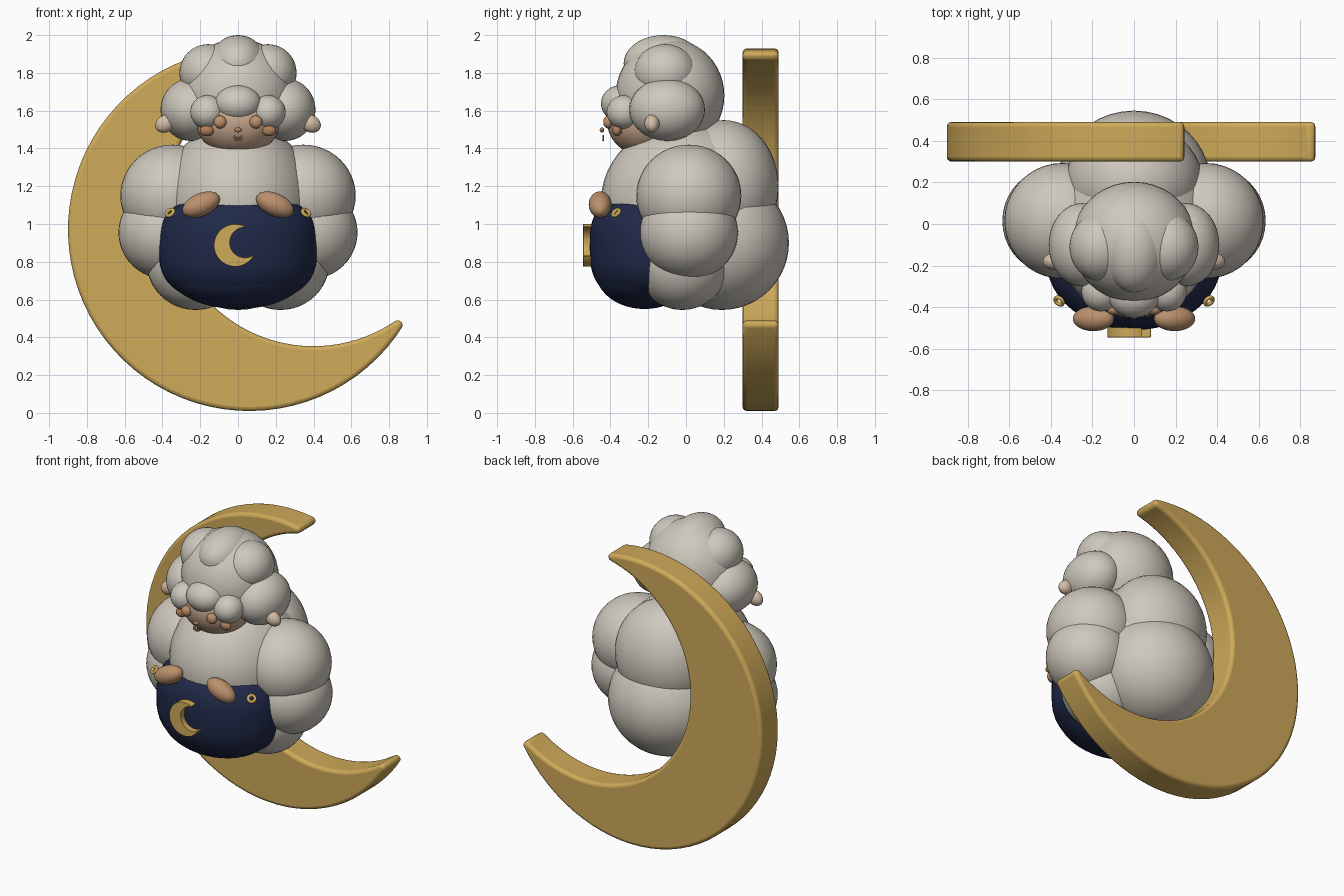
import bpy, bmesh, math
from mathutils import Matrix, Vector

if "Cube" in bpy.data.objects:
    bpy.data.objects.remove(bpy.data.objects["Cube"])


def material(name, rgb):
    m = bpy.data.materials.new(name)
    m.use_nodes = True
    col = (*rgb, 1)
    m.diffuse_color = col
    m.node_tree.nodes["Principled BSDF"].inputs["Base Color"].default_value = col
    return m


WOOL = material("cream wool", (0.62, 0.58, 0.51))
GOLD = material("moon gold", (0.62, 0.40, 0.10))
NAVY = material("navy cloth", (0.014, 0.022, 0.065))
SKIN = material("face tan", (0.60, 0.41, 0.28))
PAW = material("paw brown", (0.50, 0.28, 0.15))
EAR = material("ear cream", (0.66, 0.51, 0.38))
BLUSH = material("cheek brown", (0.43, 0.21, 0.10))


def finish(name, bm, mat):
    me = bpy.data.meshes.new(name)
    bmesh.ops.recalc_face_normals(bm, faces=bm.faces)
    bm.to_mesh(me)
    bm.free()
    me.materials.append(mat)
    ob = bpy.data.objects.new(name, me)
    bpy.context.collection.objects.link(ob)
    return ob


def ball(name, loc, radii, mat, power=1.0, tilt=0.0, segs=40):
    """Ellipsoid; power below 1 makes it boxier, tilt turns it about y."""
    bm = bmesh.new()
    bmesh.ops.create_uvsphere(bm, u_segments=segs, v_segments=segs * 3 // 5, radius=1)
    for v in bm.verts:
        flat = math.hypot(v.co.x, v.co.y)
        if power != 1 and flat > 1e-5:
            k = flat ** power / flat
            v.co = Vector((v.co.x * k, v.co.y * k, math.copysign(abs(v.co.z) ** power, v.co.z)))
    m = Matrix.Translation(loc) @ Matrix.Rotation(tilt, 4, 'Y') @ Matrix.Diagonal((*radii, 1))
    bm.transform(m)
    for f in bm.faces:
        f.smooth = True
    return finish(name, bm, mat)


def pair(name, loc, radii, mat, tilt=0.0, segs=40):
    for side, s in (("left", 1), ("right", -1)):
        ball(side + "_" + name, (s * loc[0], loc[1], loc[2]), radii, mat, tilt=s * tilt, segs=segs)


def crescent(name, c0, r0, c1, r1, trim, y0, y1, bevel, steps):
    """Disc c0 minus disc c1 in the xz plane, tips cut short by trim."""
    dx, dz = c1[0] - c0[0], c1[1] - c0[1]
    d, theta = math.hypot(dx, dz), math.atan2(dz, dx)
    a = (r0 * r0 - r1 * r1 + d * d) / (2 * d)
    pts = []
    for c, r, half, order in ((c0, r0, math.acos(a / r0), 1), (c1, r1, math.acos((a - d) / r1), -1)):
        lo = theta + half + trim / r
        hi = theta + 2 * math.pi - half - trim / r
        arc = [lo + (hi - lo) * i / steps for i in range(steps + 1)][::order]
        pts += [(c[0] + r * math.cos(t), y0, c[1] + r * math.sin(t)) for t in arc]
    bm = bmesh.new()
    face = bm.faces.new([bm.verts.new(p) for p in pts])
    ext = bmesh.ops.extrude_face_region(bm, geom=[face])
    moved = [g for g in ext["geom"] if isinstance(g, bmesh.types.BMVert)]
    bmesh.ops.translate(bm, verts=moved, vec=(0, y1 - y0, 0))
    ob = finish(name, bm, GOLD)
    mod = ob.modifiers.new("rounded edges", 'BEVEL')
    mod.width, mod.segments, mod.limit_method = bevel, 3, 'ANGLE'
    mod.angle_limit = math.radians(40)
    bpy.ops.object.select_all(action='DESELECT')
    ob.select_set(True)
    bpy.context.view_layer.objects.active = ob
    bpy.ops.object.shade_smooth_by_angle(angle=math.radians(35))


# Big moon behind the sheep
crescent("moon", (0.06, 0.97), 0.96, (0.40, 1.12), 0.767, 0.11, 0.30, 0.49, 0.022, 56)

# Woolly body
ball("chest", (0, 0, 1.12), (0.40, 0.45, 0.42), WOOL)
ball("upper_back", (0, 0.2, 1.2), (0.33, 0.29, 0.35), WOOL)
ball("rump", (0, 0.19, 0.9), (0.37, 0.355, 0.355), WOOL)
pair("shoulder_wool", (0.345, 0.015, 1.15), (0.278, 0.278, 0.27), WOOL)
pair("hip_wool", (0.373, 0.015, 0.955), (0.26, 0.26, 0.25), WOOL)
pair("leg_wool", (0.225, -0.02, 0.8), (0.26, 0.25, 0.255), WOOL)

# Woolly head
ball("head_wool", (0, -0.085, 1.68), (0.30, 0.288, 0.30), WOOL)
ball("crown_curl", (0, -0.12, 1.85), (0.15, 0.21, 0.15), WOOL)
pair("upper_curl", (0.158, -0.11, 1.8), (0.152, 0.165, 0.152), WOOL)
pair("side_curl", (0.25, -0.1, 1.605), (0.16, 0.2, 0.165), WOOL)
pair("fringe_curl", (0.16, -0.325, 1.592), (0.092, 0.095, 0.09), WOOL)
ball("middle_fringe_curl", (0, -0.345, 1.638), (0.122, 0.105, 0.097), WOOL)

# Face
ball("face", (0, -0.22, 1.55), (0.225, 0.2, 0.19), SKIN)
pair("ear", (0.383, -0.18, 1.532), (0.058, 0.04, 0.046), EAR, tilt=0.5)
pair("eye", (0.095, -0.412, 1.54), (0.034, 0.026, 0.034), PAW, segs=24)
pair("cheek", (0.165, -0.365, 1.494), (0.037, 0.025, 0.029), BLUSH, segs=24)
ball("nose", (0, -0.445, 1.498), (0.021, 0.012, 0.013), BLUSH, segs=20)

# Smiling mouth
curve = bpy.data.curves.new("mouth", 'CURVE')
curve.dimensions, curve.bevel_depth, curve.bevel_resolution = '3D', 0.005, 2
curve.use_fill_caps = True
curve.materials.append(BLUSH)
for height in (1.468, 1.455):
    line = curve.splines.new('POLY')
    line.points.add(8)
    for i, p in enumerate(line.points):
        t = i / 4 - 1
        p.co = (0.024 * t, -0.438, height - 0.012 * (1 - t * t), 1)
bpy.context.collection.objects.link(bpy.data.objects.new("mouth", curve))

# Cloth front and paws
ball("bib", (0, -0.18, 0.88), (0.42, 0.33, 0.29), NAVY, power=0.7, segs=48)
ball("bib_bottom", (0, -0.22, 0.75), (0.37, 0.26, 0.2), NAVY)
pair("paw", (0.195, -0.455, 1.103), (0.105, 0.06, 0.06), PAW, tilt=math.radians(24))

# Emblem on the cloth
crescent("emblem", (-0.015, 0.887), 0.113, (0.037, 0.902), 0.08, 0.012, -0.545, -0.49, 0.005, 32)

# Ring buttons
for side, s in (("left", 1), ("right", -1)):
    bpy.ops.mesh.primitive_torus_add(
        major_radius=0.021, minor_radius=0.01, major_segments=24, minor_segments=10,
        location=(s * 0.36, -0.37, 1.06), rotation=(math.radians(50), 0, s * math.radians(40)))
    ring = bpy.context.object
    ring.name = side + "_button"
    ring.data.materials.append(GOLD)
    bpy.ops.object.shade_smooth()
